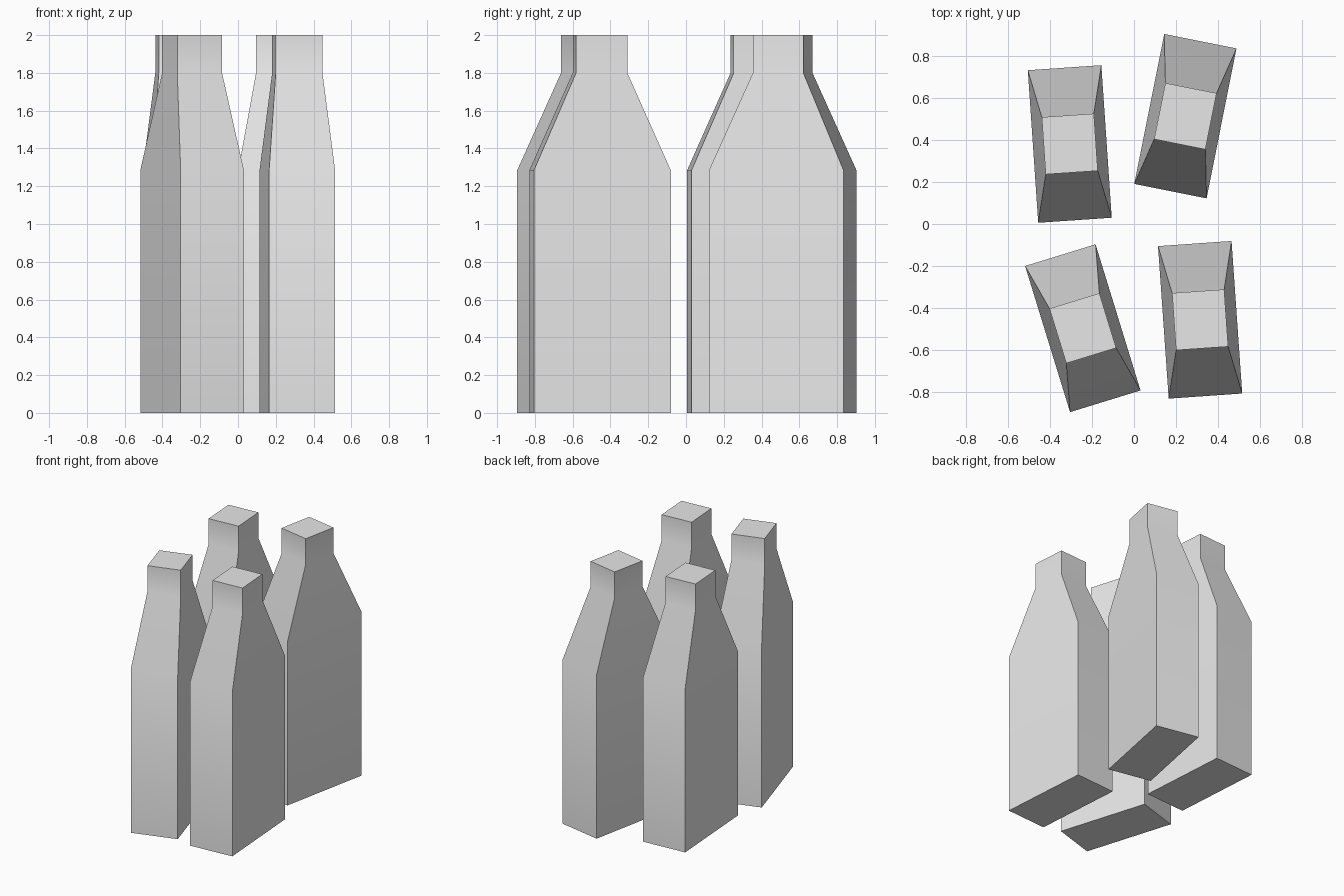
import bpy
import bmesh
from math import radians

cube = bpy.data.objects.get("Cube")
if cube:
    bpy.data.objects.remove(cube, do_unlink=True)

GREY = (0.8, 0.8, 0.8, 1.0)
grey = bpy.data.materials.new("light_grey")
grey.use_nodes = True
grey.diffuse_color = GREY
grey.node_tree.nodes["Principled BSDF"].inputs["Base Color"].default_value = GREY

# Rectangular sections up the bottle: half width, half depth, height
BODY = (0.175, 0.363)
NECK = (0.124, 0.136)
SECTIONS = [(*BODY, 0.0), (*BODY, 1.285), (*NECK, 1.8), (*NECK, 2.0)]
CORNERS = [(-1, -1), (1, -1), (1, 1), (-1, 1)]


def bottle_mesh():
    bm = bmesh.new()
    rings = [[bm.verts.new((sx * w, sy * d, z)) for sx, sy in CORNERS]
             for w, d, z in SECTIONS]
    # Walls between neighbouring sections
    for low, high in zip(rings, rings[1:]):
        for i in range(4):
            j = (i + 1) % 4
            bm.faces.new((low[i], low[j], high[j], high[i]))
    # Base and flat cap
    bm.faces.new(rings[0][::-1])
    bm.faces.new(rings[-1])
    bmesh.ops.recalc_face_normals(bm, faces=bm.faces)
    mesh = bpy.data.meshes.new("bottle")
    bm.to_mesh(mesh)
    bm.free()
    mesh.materials.append(grey)
    return mesh


def add_bottle(name, x, y, turn):
    obj = bpy.data.objects.new(name, bottle_mesh())
    bpy.context.collection.objects.link(obj)
    obj.location = (x, y, 0)
    obj.rotation_euler.z = radians(turn)
    bpy.ops.object.select_all(action="DESELECT")
    obj.select_set(True)
    bpy.context.view_layer.objects.active = obj
    bpy.ops.object.shade_smooth_by_angle(angle=radians(30))


# Four loosely arranged bottles
add_bottle("bottle_front_right", -0.243, -0.495, 17.1)
add_bottle("bottle_front_left", 0.314, -0.455, 4.0)
add_bottle("bottle_back_right", -0.305, 0.38, 3.9)
add_bottle("bottle_back_left", 0.244, 0.512, -11.3)
